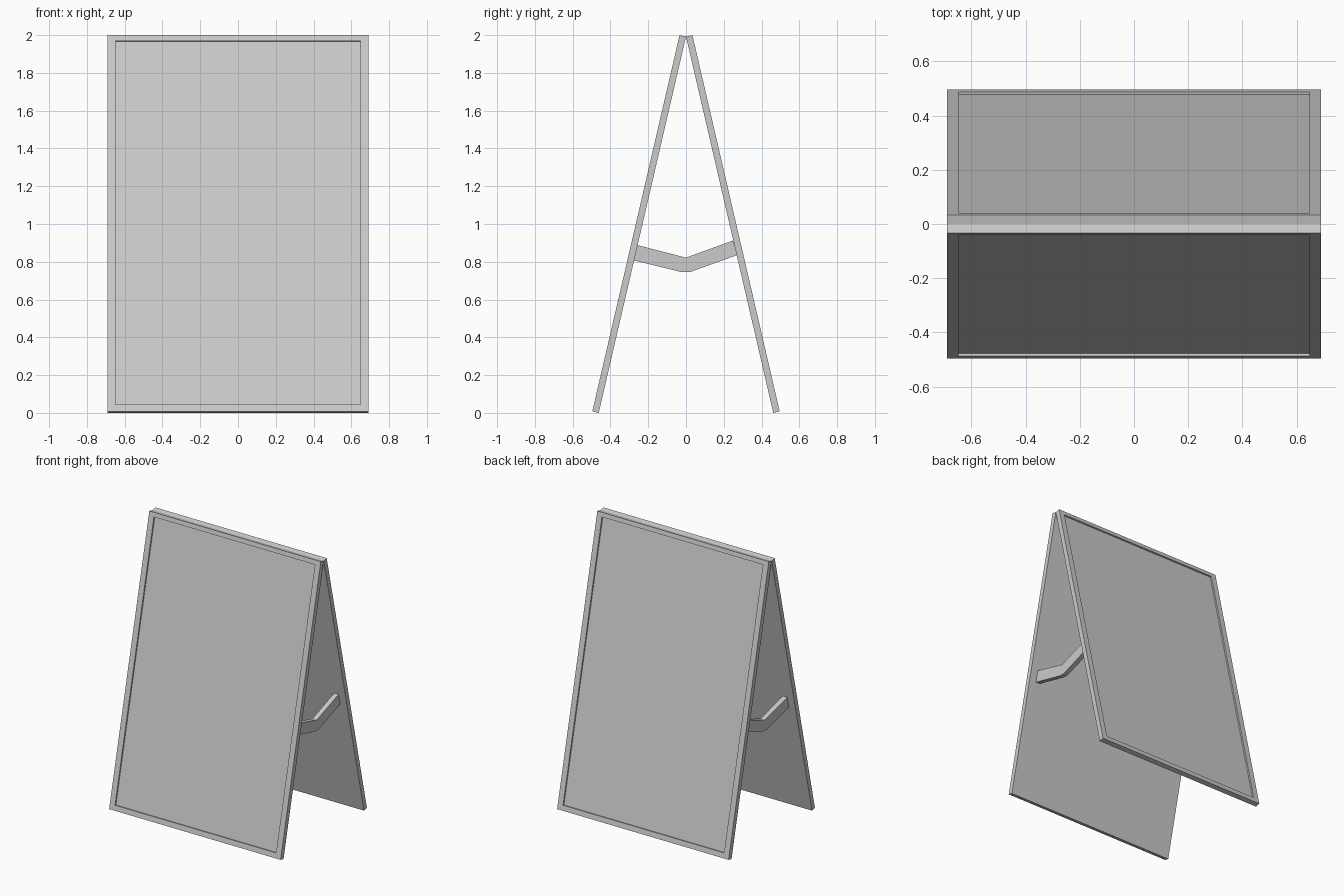
import bpy, bmesh, math

if "Cube" in bpy.data.objects:
    bpy.data.objects.remove(bpy.data.objects["Cube"])

HALF_W, THICK, FOOT_Y, APEX_Z = 0.69, 0.035, 0.462, 1.992
LENGTH = math.hypot(FOOT_Y, APEX_Z)
LEAN = math.atan2(FOOT_Y, APEX_Z)


def finish(bm, name):
    bmesh.ops.recalc_face_normals(bm, faces=bm.faces)
    mesh = bpy.data.meshes.new(name)
    bm.to_mesh(mesh)
    bm.free()
    obj = bpy.data.objects.new(name, mesh)
    bpy.context.collection.objects.link(obj)
    return obj


def sign_panel(name, facing):
    """Leaning board with a shallow recess in its outer face."""
    bm = bmesh.new()
    bmesh.ops.create_cube(bm, size=1)
    for v in bm.verts:
        v.co.x *= 2 * HALF_W
        v.co.y = (v.co.y - 0.5) * THICK
        v.co.z = (v.co.z + 0.5) * LENGTH
    # framed border, then the sunken display area
    face = min(bm.faces, key=lambda f: f.calc_center_median().y)
    bmesh.ops.inset_region(bm, faces=[face], thickness=0.035)
    for v in face.verts:
        v.co.x = math.copysign(HALF_W - 0.042, v.co.x)
        v.co.z = 0.037 if v.co.z < LENGTH / 2 else LENGTH - 0.031
    floor = bmesh.ops.extrude_discrete_faces(bm, faces=[face])["faces"][0]
    for v in floor.verts:
        v.co.y += 0.011
    obj = finish(bm, name)
    obj.rotation_euler = (-LEAN, 0, 0 if facing < 0 else math.pi)
    obj.location.y = facing * FOOT_Y
    return obj


def hinge_brace(name, side):
    """Bent folding bar joining the two boards."""
    profile = [(-0.256, 0.888), (-0.276, 0.807), (-0.022, 0.745), (0.02, 0.745),
               (0.272, 0.836), (0.248, 0.912), (0.0, 0.822)]
    bm = bmesh.new()
    base = bm.faces.new([bm.verts.new((side * 0.635, y, z)) for y, z in profile])
    cap = bmesh.ops.extrude_face_region(bm, geom=[base])["geom"]
    for v in cap:
        if isinstance(v, bmesh.types.BMVert):
            v.co.x -= side * 0.035
    return finish(bm, name)


# two boards meeting at the top
sign_panel("front_board", -1)
sign_panel("back_board", 1)

# braces on both sides
hinge_brace("right_brace", 1)
hinge_brace("left_brace", -1)
